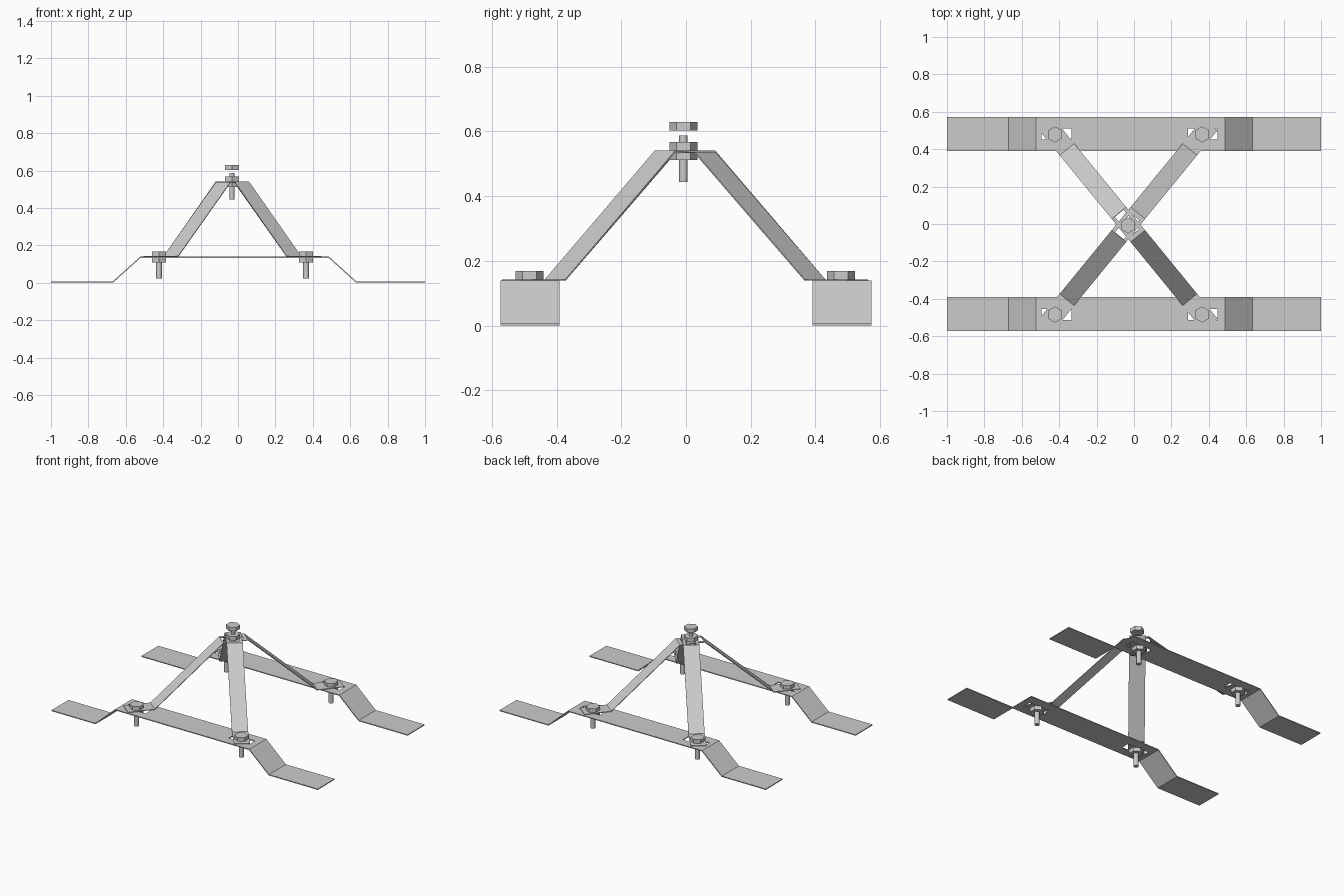
import bpy, bmesh, math
from mathutils import Vector

if "Cube" in bpy.data.objects:
    bpy.data.objects.remove(bpy.data.objects["Cube"])


def sheet(name, path, cross, slots, origin, direction, thick):
    """Bent sheet-metal strip: path = (distance, top z), cross = offsets across.
    slots = distance ranges where the middle column of faces is left open."""
    d = Vector((direction[0], direction[1], 0)).normalized()
    side = Vector((-d.y, d.x, 0))
    o = Vector((origin[0], origin[1], 0))
    bm = bmesh.new()
    rows = [[bm.verts.new(o + d * s + side * c + Vector((0, 0, z))) for c in cross]
            for s, z in path]
    for i in range(len(path) - 1):
        mid = (path[i][0] + path[i + 1][0]) / 2
        for j in range(3):
            if j == 1 and any(a < mid < b for a, b in slots):
                continue
            bm.faces.new((rows[i][j], rows[i + 1][j], rows[i + 1][j + 1], rows[i][j + 1]))
    loose = [v for v in bm.verts if not v.link_faces]
    bmesh.ops.delete(bm, geom=loose, context='VERTS')
    me = bpy.data.meshes.new(name)
    bm.to_mesh(me)
    bm.free()
    ob = bpy.data.objects.new(name, me)
    bpy.context.collection.objects.link(ob)
    m = ob.modifiers.new("thickness", 'SOLIDIFY')
    m.thickness = thick
    m.offset = -1
    m.use_even_offset = True


def prism(name, x, y, z0, z1, r, sides):
    bpy.ops.mesh.primitive_cylinder_add(vertices=sides, radius=r, depth=z1 - z0,
                                        location=(x, y, (z0 + z1) / 2))
    ob = bpy.context.object
    ob.name = name
    if sides > 6:
        bpy.ops.object.shade_smooth_by_angle()


# Two bent rails, each with two rectangular slots
rail_path = [(-1, .006), (-.671, .006), (-.523, .139), (-.495, .139), (-.334, .139),
             (.29, .139), (.446, .139), (.487, .139), (.634, .006), (1, .006)]
rail_slots = [(-.495, -.334), (.29, .446)]
sheet("rail_back", rail_path, (.391, .452, .511, .573), rail_slots, (0, 0), (1, 0), .006)
sheet("rail_front", rail_path, (-.573, -.514, -.454, -.391), rail_slots, (0, 0), (1, 0), .006)

# Two crossing bent straps with a slot at the crown
cx, cy = -.030, -.003
for name, sy, top in (("strap_lower", 1, .537), ("strap_upper", -1, .541)):
    strap_path = [(-.69, .143), (-.519, .143), (-.08, top), (-.077, top),
                  (.055, top), (.08, top), (.519, .143), (.69, .143)]
    sheet(name, strap_path, (-.05, -.03, .03, .05), [(-.077, .055)],
          (cx, cy), (.633, .774 * sy), .004)

# Foot bolts: hex head above, nut below, round shaft
for i, (x, y) in enumerate([(x, y) for x in (-.4225, .364) for y in (-.484, .479)]):
    prism(f"foot_bolt_head_{i}", x, y, .142, .168, .043, 6)
    prism(f"foot_nut_{i}", x, y, .108, .134, .043, 6)
    prism(f"foot_bolt_shaft_{i}", x, y, .022, .15, .0155, 16)

# Crown bolt: shaft, two nuts clamping the straps, loose cap nut above
x, y = -.032, -.008
prism("crown_shaft", x, y, .444, .587, .013, 16)
prism("crown_nut_lower", x, y, .512, .535, .043, 6)
prism("crown_nut_upper", x, y, .541, .568, .043, 6)
prism("crown_cap", x, y, .603, .629, .043, 6)
